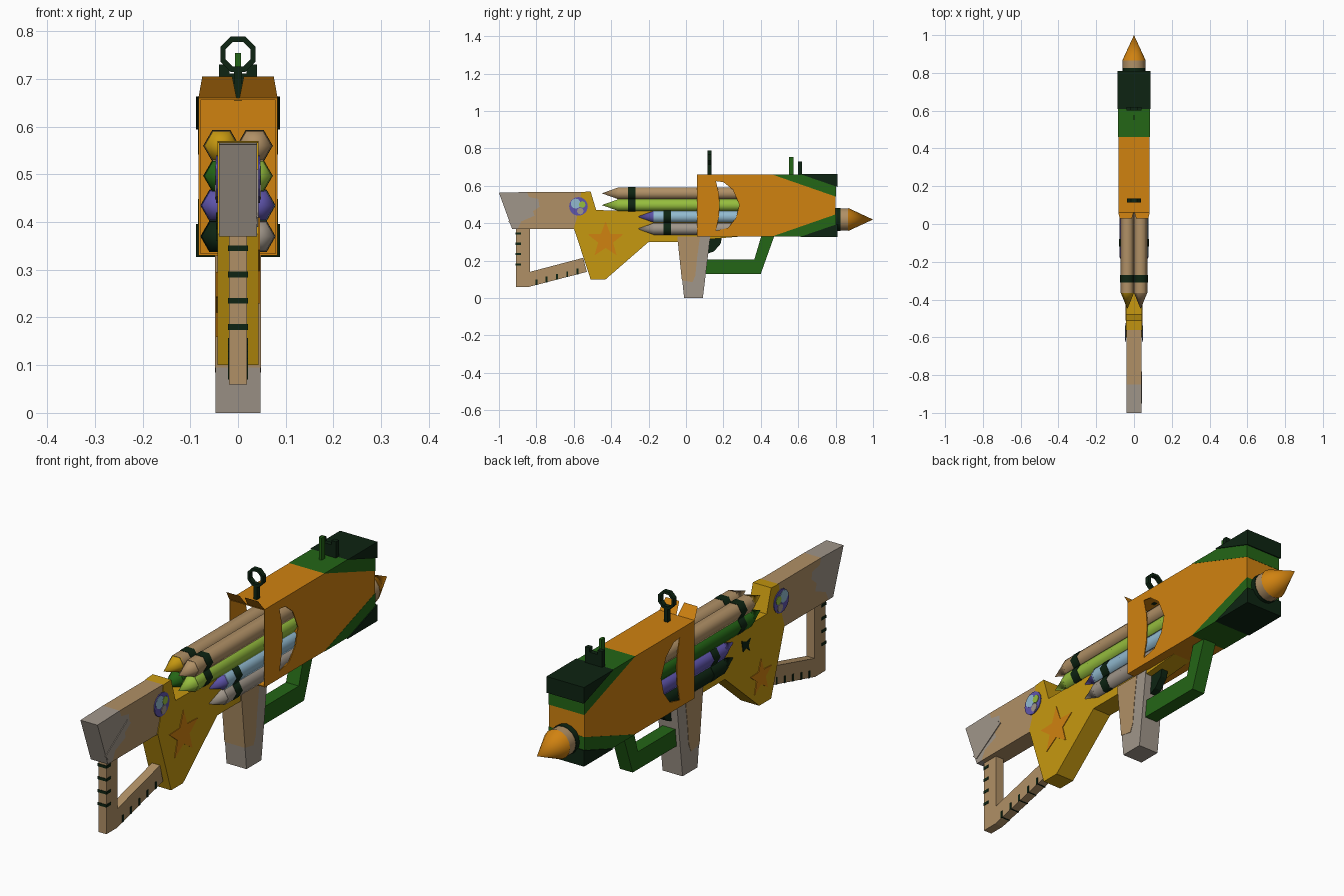
import bpy, bmesh, math
from mathutils import Matrix, Vector

if "Cube" in bpy.data.objects:
    bpy.data.objects.remove(bpy.data.objects["Cube"], do_unlink=True)


def material(name, *rgb):
    lin = [((c / 255 + 0.055) / 1.055) ** 2.4 for c in rgb] + [1]
    m = bpy.data.materials.new(name)
    m.use_nodes = True
    m.diffuse_color = lin
    m.node_tree.nodes["Principled BSDF"].inputs["Base Color"].default_value = lin
    return m


ORANGE = material("orange", 208, 130, 16)
GOLD = material("gold", 198, 152, 16)
TAN = material("tan wood", 176, 144, 102)
GREY = material("warm grey", 160, 150, 138)
DARK = material("dark green", 13, 36, 18)
GREEN = material("green", 36, 102, 22)
LIME = material("lime", 150, 190, 62)
BLUE = material("light blue", 146, 186, 208)
PURPLE = material("purple", 95, 85, 172)


def finish(name, bm, mat, smooth=None):
    bmesh.ops.recalc_face_normals(bm, faces=bm.faces)
    me = bpy.data.meshes.new(name)
    bm.to_mesh(me)
    bm.free()
    me.materials.append(mat)
    ob = bpy.data.objects.new(name, me)
    bpy.context.collection.objects.link(ob)
    if smooth:
        bpy.ops.object.select_all(action="DESELECT")
        ob.select_set(True)
        bpy.context.view_layer.objects.active = ob
        bpy.ops.object.shade_smooth_by_angle(angle=math.radians(smooth))
    return ob


def prism(name, pts, mat, half, x0=None):
    """Side profile of (y, z) points, extruded from x0 (or -half) to half."""
    lo = -half if x0 is None else x0
    bm = bmesh.new()
    face = bm.faces.new([bm.verts.new((lo, y, z)) for y, z in pts])
    out = bmesh.ops.extrude_face_region(bm, geom=[face])["geom"]
    bmesh.ops.translate(bm, vec=(half - lo, 0, 0),
                        verts=[v for v in out if isinstance(v, bmesh.types.BMVert)])
    return finish(name, bm, mat)


def box(name, y0, y1, z0, z1, mat, half, x0=None):
    return prism(name, [(y0, z0), (y1, z0), (y1, z1), (y0, z1)], mat, half, x0)


def plate(name, pts, mat, x, side, thick=0.003):
    """Thin painted plate lying on the side face at distance x."""
    a, b = sorted((side * (x - 0.001), side * (x + thick)))
    return prism(name, pts, mat, b, a)


def rod(name, x, z, y0, y1, r0, r1, mat, sides=6):
    bm = bmesh.new()
    bmesh.ops.create_cone(bm, cap_ends=True, segments=sides, radius1=r0, radius2=r1,
                          depth=y1 - y0)
    turn = Matrix.Rotation(math.radians(-90), 4, "X") @ Matrix.Rotation(math.pi / 2, 4, "Z")
    bmesh.ops.transform(bm, matrix=Matrix.Translation((x, (y0 + y1) / 2, z)) @ turn,
                        verts=bm.verts)
    return finish(name, bm, mat, 65)


def ellipse(cy, cz, r, n, inner=1.0):
    """Circle, or star when inner is below one."""
    return [(cy + r * (inner if i % 2 else 1) * math.sin(math.tau * i / n),
             cz + r * (inner if i % 2 else 1) * math.cos(math.tau * i / n)) for i in range(n)]


# Stock, with a wavy edge between grey butt and wood
wave = [(-.85, .567), (-.84, .54), (-.79, .53), (-.785, .5), (-.82, .47), (-.81, .44),
        (-.88, .41), (-.9, .37)]
prism("stock_butt", [(-.93, .37), (-1, .563)] + wave, GREY, .04)
prism("stock_wood", wave + [(-.59, .37), (-.56, .567)], TAN, .04)
plate("stock_side_strip", [(-.95, .41), (-.93, .39), (-.78, .49), (-.80, .51)], GREY, .04, 1)

# Stock frame and its ruler marks
prism("stock_frame", [(-.91, .06), (-.84, .06), (-.53, .14), (-.55, .215), (-.835, .14),
                      (-.835, .375), (-.91, .375)], TAN, .019)
for i in range(4):
    z = .18 + i * .055
    box("frame_mark", -.912, -.882, z - .006, z + .006, DARK, .021)
for i in range(5):
    y = -.80 + i * .055
    z = .06 + (y + .84) * .258
    box("frame_mark", y - .005, y + .005, z, z + .03, DARK, .021)

# Gold receiver, running into the shell
prism("receiver", [(-.56, .567), (-.51, .57), (-.48, .47), (.3, .46), (.3, .33), (-.04, .30),
                   (-.2, .30), (-.43, .10), (-.51, .10), (-.6, .375), (-.585, .42)], GOLD, .043)

# Painted stars, mark and round emblems
plate("star_left", ellipse(-.43, .31, .1, 10, .42), ORANGE, .043, 1)
plate("star_right", ellipse(-.44, .22, .075, 10, .42), ORANGE, .043, -1)
plate("dark_mark", [(-.31, .42), (-.345, .405), (-.37, .41), (-.355, .385), (-.365, .36),
                    (-.34, .38), (-.32, .37)], DARK, .043, -1)
for s in (1, -1):
    plate("emblem", ellipse(-.575, .49, .05, 16), PURPLE, .043, s)
    plate("emblem_blue", ellipse(-.59, .505, .027, 10), BLUE, .043, s, .004)
    plate("emblem_grey", ellipse(-.565, .465, .018, 8), GREY, .043, s, .005)
    plate("emblem_lime", ellipse(-.555, .50, .018, 8), LIME, .043, s, .005)

# Grip, trigger and guard
prism("grip", [(-.045, .33), (-.01, 0), (.09, 0), (.13, .33)], GREY, .047)
prism("grip_wood", [(-.047, .33), (-.022, .095), (.035, .085), (.05, .12), (.06, .22),
                    (.075, .33)], TAN, .0485)
prism("trigger", [(.11, .34), (.195, .34), (.185, .29), (.15, .25), (.11, .235)], DARK, .015)
prism("trigger_guard", [(.1, .13), (.40, .13), (.475, .34), (.405, .34), (.365, .205),
                        (.1, .205)], GREEN, .03)

# Hollow shell with curved side windows
W = .083
for s in (1, -1):
    a, b = sorted((s * W, s * (W - .004)))
    prism("shell_front_wall", [(.06, .33), (.16, .33), (.16, .36), (.175, .43), (.18, .5),
                               (.175, .56), (.16, .625), (.16, .66), (.06, .66)], ORANGE, b, a)
    prism("shell_side_wall", [(.16, .33), (.8, .33), (.8, .66), (.16, .66), (.16, .625),
                              (.2, .62), (.25, .58), (.285, .5), (.268, .43), (.225, .375),
                              (.16, .36)], ORANGE, b, a)
box("shell_roof", .06, .8, .656, .66, ORANGE, W)
box("shell_floor", .06, .8, .33, .334, ORANGE, W)
box("shell_core", .3, .8, .332, .658, ORANGE, W - .002)

# Two bent flaps at the open front of the roof
for s in (1, -1):
    bm = bmesh.new()
    bm.faces.new([bm.verts.new((s * x, y, z)) for x, y, z in
                  ((0.003, .06, .66), (W, .06, .66), (.075, .028, .705), (.012, .028, .705))])
    finish("roof_flap", bm, ORANGE)

# Green stripe and dark corner wedges, mirrored top to bottom
for side, flip in (("top", 1), ("bottom", -1)):
    def at(y, d):
        return (y, .495 + flip * (.165 - d))
    prism(side + "_green_wedge", [at(.46, -.001), at(.802, -.001), at(.802, .118)],
          GREEN, W + .001)
    prism(side + "_dark_wedge", [at(.61, -.003), at(.81, -.003), at(.81, .066)],
          DARK, W + .005)

# Muzzle pencil
rod("muzzle_rod", 0, .42, .79, .868, .06, .06, TAN, 16)
rod("muzzle_band", 0, .42, .795, .825, .062, .062, DARK, 16)
rod("muzzle_tip", 0, .42, .866, 1.0, .062, 0, ORANGE, 16)

# Stacked pencils: height, x offset, tip, then (body, point) for left and right
rows = [(.56, .035, -.45, (TAN, TAN), (TAN, GOLD)),
        (.497, .035, -.45, (LIME, LIME), (GREEN, GREEN)),
        (.435, .041, -.26, (BLUE, PURPLE), (PURPLE, PURPLE)),
        (.37, .041, -.26, (GREY, GREY), (DARK, DARK))]
for z, x, tip, *pair in rows:
    for s, (body, point) in zip((1, -1), pair):
        rod("pencil_body", s * x, z, tip + .085, .3, .0365, .0365, body)
        rod("pencil_point", s * x, z, tip, tip + .09, 0, .037, point)
        rod("pencil_band", s * x, z, tip + .14, tip + .18, .038, .038, DARK)

# Ring sight in front
box("ring_post", .115, .135, .655, .722, DARK, .008)
bm = bmesh.new()
loops = []
for i in range(8):
    a = math.tau * (i + .5) / 8
    loops.append([bm.verts.new((r * math.sin(a), y, .752 + r * math.cos(a)))
                  for r, y in ((.04, .115), (.04, .135), (.028, .135), (.028, .115))])
for i in range(8):
    p, q = loops[i], loops[(i + 1) % 8]
    for k in range(4):
        bm.faces.new((p[k], p[(k + 1) % 4], q[(k + 1) % 4], q[k]))
finish("sight_ring", bm, DARK)

# Rear sight
box("sight_pin", .552, .574, .655, .755, GREEN, .006)
box("sight_bar", .60, .62, .655, .712, DARK, .04)
box("sight_post_left", .60, .62, .655, .73, DARK, .04, .018)
box("sight_post_right", .60, .62, .655, .73, DARK, -.018, -.04)
